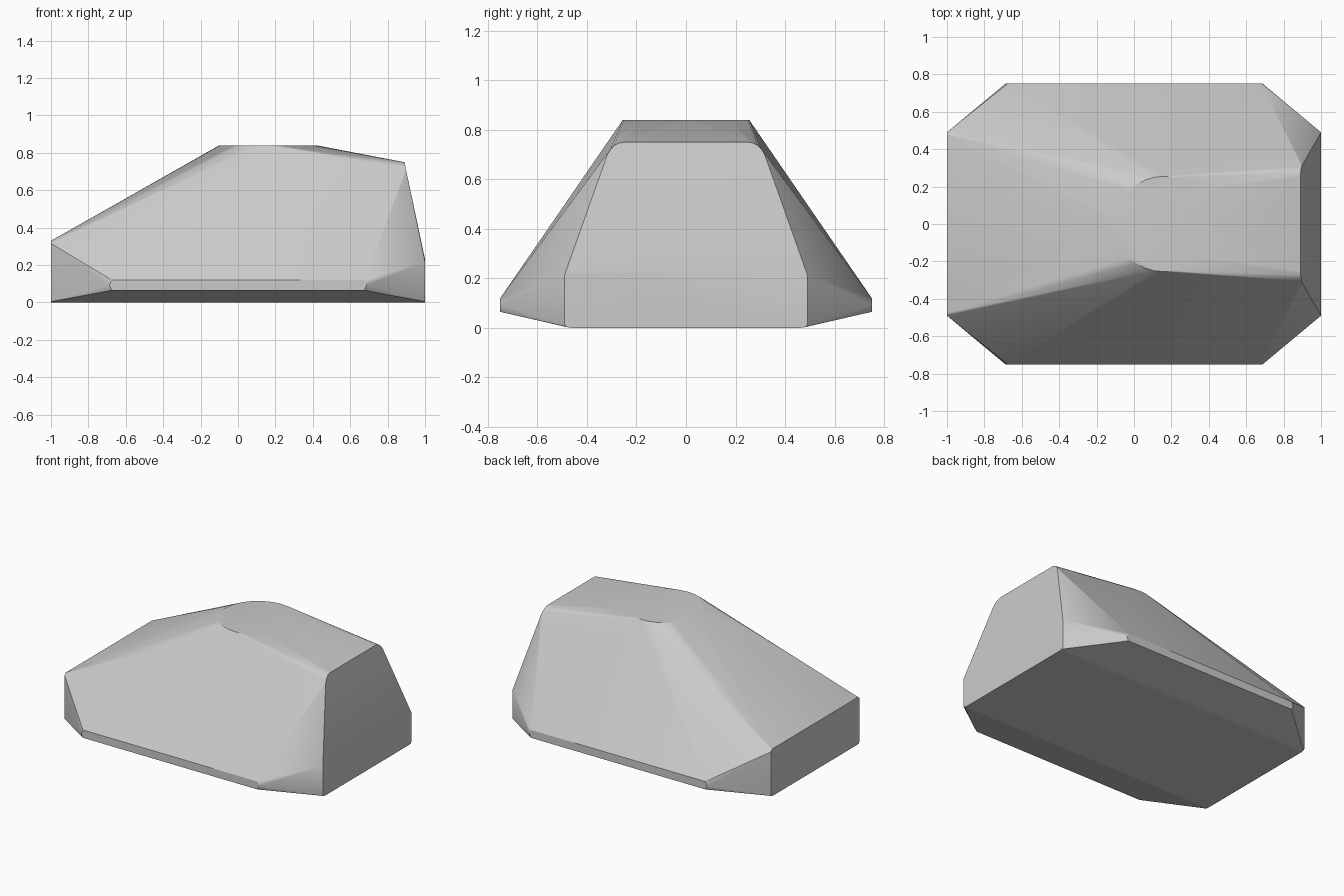
import bpy, bmesh, math

cube = bpy.data.objects.get("Cube")
if cube:
    bpy.data.objects.remove(cube, do_unlink=True)

grey = bpy.data.materials.new("plain grey")
grey.use_nodes = True
colour = (0.6, 0.6, 0.6, 1)
grey.diffuse_color = colour
grey.node_tree.nodes["Principled BSDF"].inputs["Base Color"].default_value = colour

bm = bmesh.new()


def mirrored(points):
    """Add each point on both the front and the back side."""
    for x, y, z in points:
        for side in (-1, 1):
            bm.verts.new((x, side * y, z))


# Upright end faces with slightly eased lower corners
for x, top in ((-1, 0.33), (1, 0.23)):
    mirrored([(x, 0.46, 0), (x, 0.48, 0.003), (x, 0.49, 0.012), (x, 0.49, top - 0.015)])
    mirrored([(x, 0.475, top)])

# Narrow side strips with pointed ends
for end in (-1, 1):
    mirrored([(end * 0.675, 0.75, 0.065), (end * 0.688, 0.75, 0.092), (end * 0.675, 0.75, 0.12)])

# Round crown
for i in range(32):
    a = math.tau * i / 32
    bm.verts.new((0.16 + 0.26 * math.cos(a), 0.255 * math.sin(a), 0.84))

# Rounded upper edge of the steep end
for i in range(6):
    a = math.radians(10 + 16 * i)
    z = 0.66 + 0.09 * math.sin(a)
    mirrored([(0.89 + (0.75 - z) * 0.21, 0.25 + 0.075 * math.cos(a), z)])

# Skin everything into one solid hull
hull = bmesh.ops.convex_hull(bm, input=bm.verts)
loose = [v for v in bm.verts if not v.link_faces]
bmesh.ops.delete(bm, geom=loose, context="VERTS")
bmesh.ops.dissolve_limit(bm, angle_limit=0.01, verts=bm.verts, edges=bm.edges)
bmesh.ops.recalc_face_normals(bm, faces=bm.faces)

mesh = bpy.data.meshes.new("faceted_boulder")
bm.to_mesh(mesh)
bm.free()
mesh.materials.append(grey)
body = bpy.data.objects.new("faceted_boulder", mesh)
bpy.context.collection.objects.link(body)

# Soft shading with crisp main edges
bpy.context.view_layer.objects.active = body
body.select_set(True)
bpy.ops.object.shade_smooth_by_angle(angle=math.radians(30))
weighted = body.modifiers.new("even shading", "WEIGHTED_NORMAL")
weighted.keep_sharp = True
